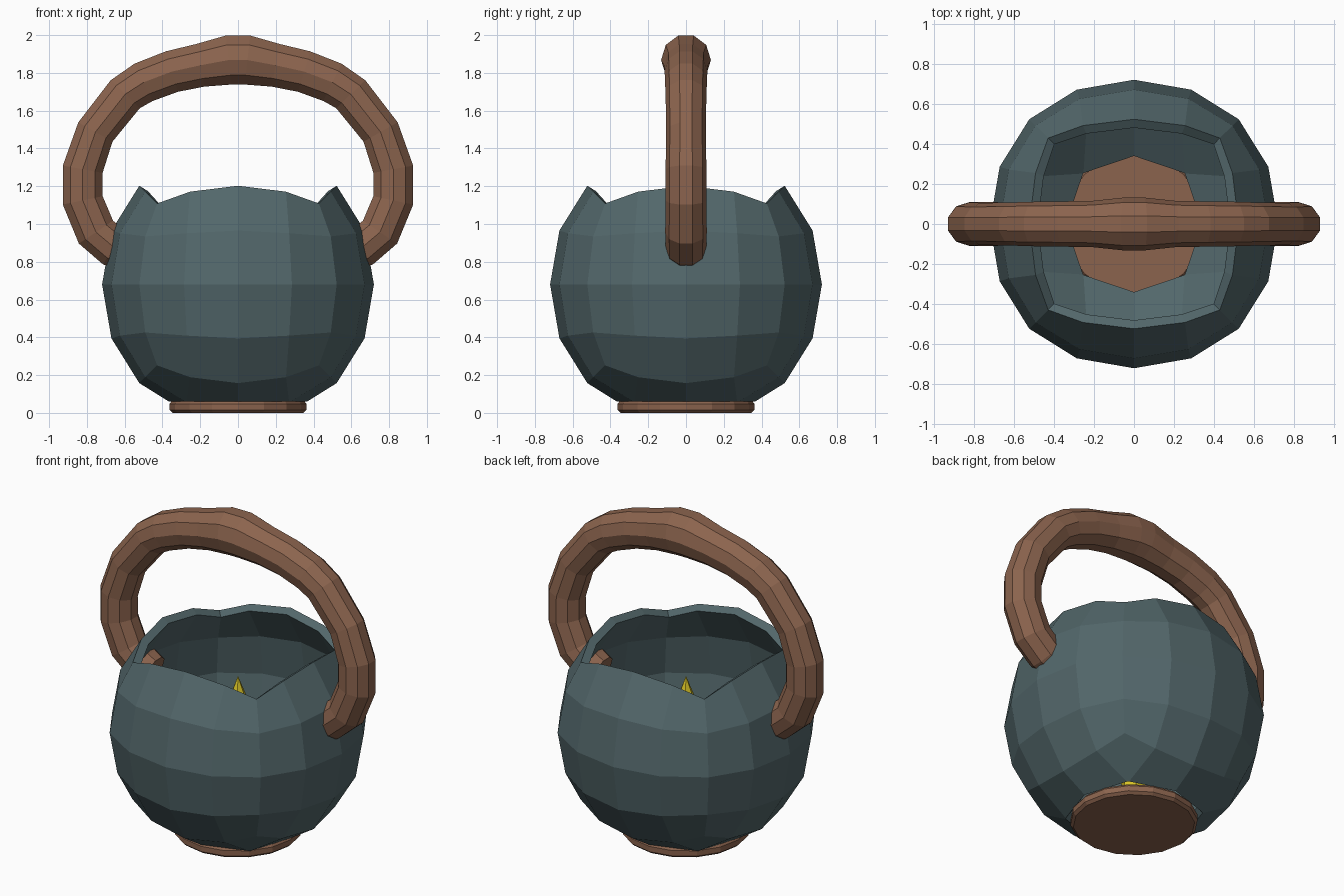
import bpy, bmesh, math
from mathutils import Vector

if "Cube" in bpy.data.objects:
    bpy.data.objects.remove(bpy.data.objects["Cube"])


def material(name, rgb):
    m = bpy.data.materials.new(name)
    m.diffuse_color = (*rgb, 1)
    m.use_nodes = True
    m.node_tree.nodes["Principled BSDF"].inputs["Base Color"].default_value = m.diffuse_color
    return m


teal = material("dark_teal", (0.085, 0.135, 0.145))
brown = material("brown", (0.26, 0.127, 0.076))
yellow = material("yellow", (0.7, 0.55, 0.02))


def finish(name, bm, mat):
    bmesh.ops.recalc_face_normals(bm, faces=bm.faces)
    me = bpy.data.meshes.new(name)
    bm.to_mesh(me)
    bm.free()
    ob = bpy.data.objects.new(name, me)
    bpy.context.collection.objects.link(ob)
    me.materials.append(mat)
    return ob


def skin(name, rings, mat):
    """Closed flat-shaded tube through a list of rings of points."""
    bm = bmesh.new()
    loops = [[bm.verts.new(p) for p in ring] for ring in rings]
    n = len(loops[0])
    for a, b in zip(loops, loops[1:]):
        for i in range(n):
            j = (i + 1) % n
            bm.faces.new((a[i], a[j], b[j], b[i]))
    bm.faces.new(loops[0])
    bm.faces.new(loops[-1])
    return finish(name, bm, mat)


def lathe(name, profile, n, mat):
    ang = [2 * math.pi * i / n for i in range(n)]
    return skin(name, [[(r * math.cos(a), r * math.sin(a), z) for a in ang]
                       for r, z in profile], mat)


# Bowl: twice-subdivided cube, top side removed, bottom cut, then thickened
bm = bmesh.new()
bmesh.ops.create_cube(bm, size=2 * 0.857)
bowl = finish("bowl", bm, teal)
sub = bowl.modifiers.new("round", 'SUBSURF')
sub.levels = sub.render_levels = 2
rounded = bpy.data.meshes.new_from_object(
    bowl.evaluated_get(bpy.context.evaluated_depsgraph_get()))
bowl.modifiers.clear()
bm = bmesh.new()
bm.from_mesh(rounded)
top = []
for f in bm.faces:
    c = f.calc_center_median()
    if c.z > max(abs(c.x), abs(c.y)):
        top.append(f)
bmesh.ops.delete(bm, geom=top, context='FACES')
bmesh.ops.translate(bm, verts=bm.verts, vec=(0, 0, 0.68))
bmesh.ops.bisect_plane(bm, geom=bm.verts[:] + bm.edges[:] + bm.faces[:],
                       plane_co=(0, 0, 0.06), plane_no=(0, 0, -1), clear_outer=True)
for f in bm.faces:
    f.smooth = False
bm.to_mesh(bowl.data)
bm.free()
wall = bowl.modifiers.new("wall", 'SOLIDIFY')
wall.thickness = 0.05
wall.offset = -1

# Foot disc with eased edges
lathe("foot", [(0.345, 0), (0.362, 0.015), (0.362, 0.048), (0.35, 0.064)], 16, brown)

# Arched handle: half path (x, z, radius), mirrored
half = [(0.05, 1.868, 0.132), (0.2, 1.84, 0.116), (0.35, 1.807, 0.113),
        (0.5, 1.75, 0.111), (0.597, 1.687, 0.108), (0.755, 1.487, 0.105),
        (0.822, 1.29, 0.108), (0.822, 1.125, 0.109), (0.752, 0.957, 0.11),
        (0.655, 0.875, 0.108), (0.59, 0.845, 0.1)]
path = [(-x, z, r) for x, z, r in reversed(half)] + half
rings = []
for k, (x, z, r) in enumerate(path):
    a, b = path[max(k - 1, 0)], path[min(k + 1, len(path) - 1)]
    t = Vector((b[0] - a[0], 0, b[1] - a[1])).normalized()
    side = Vector((-t.z, 0, t.x))
    ring = []
    for i in range(10):
        w = 2 * math.pi * (i + 0.5) / 10
        ring.append(Vector((x, 0, z)) + r * 1.04 * math.cos(w) * side
                    + Vector((0, r * math.sin(w), 0)))
    rings.append(ring)
skin("handle", rings, brown)

# Small pointed flame inside, just visible over the rim
lathe("flame", [(0.04, 0.06), (0.08, 0.3), (0.09, 0.6), (0.07, 0.8), (0.002, 0.97)], 6, yellow)
